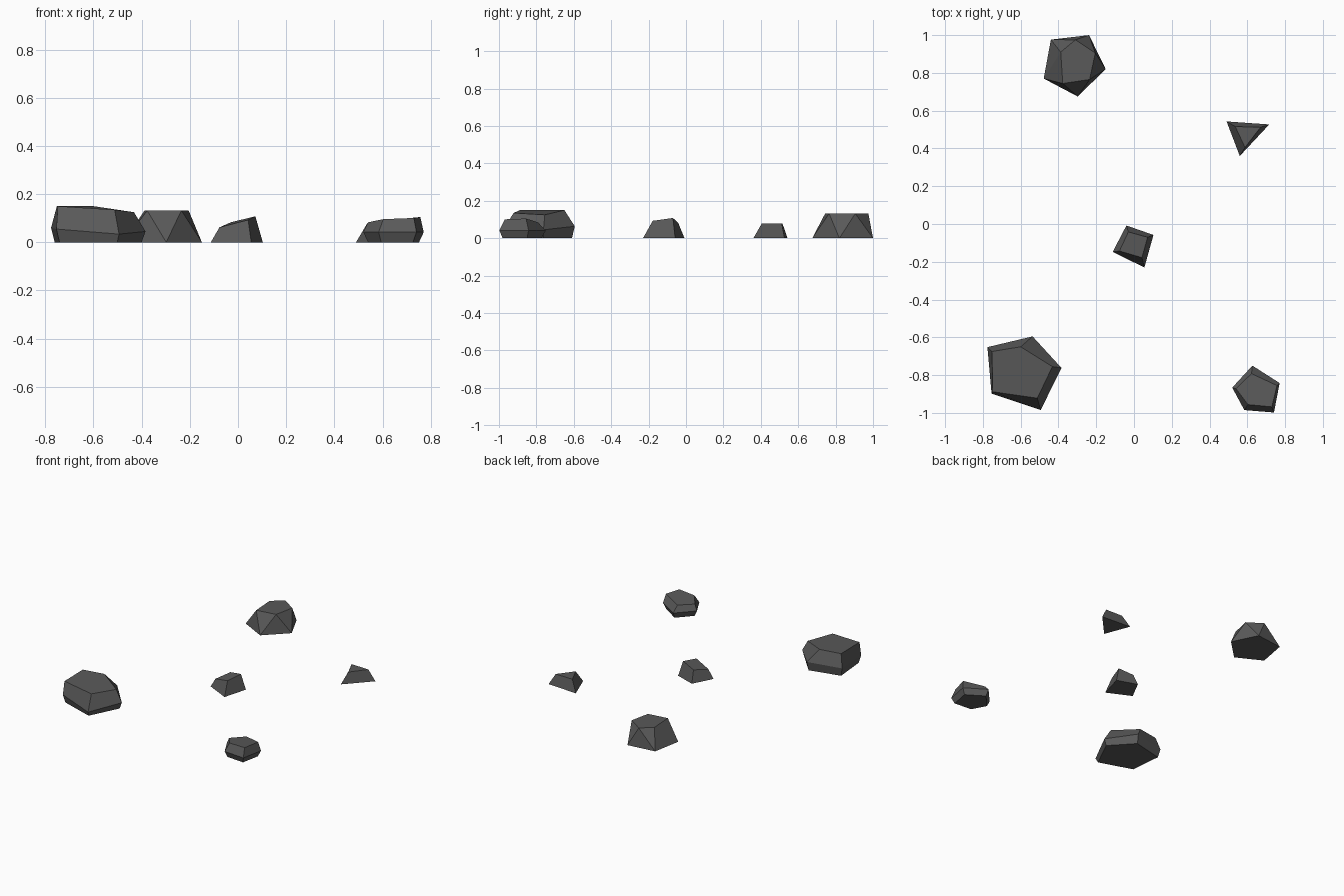
import bpy, bmesh

if "Cube" in bpy.data.objects:
    bpy.data.objects.remove(bpy.data.objects["Cube"])

stone = bpy.data.materials.new("dark grey stone")
stone.diffuse_color = (0.1, 0.1, 0.1, 1)
stone.use_nodes = True
stone.node_tree.nodes["Principled BSDF"].inputs["Base Color"].default_value = stone.diffuse_color


def footprint(ring, scale):
    """Shrink a ring about its centre and drop it on the ground."""
    cx = sum(p[0] for p in ring) / len(ring)
    cy = sum(p[1] for p in ring) / len(ring)
    return [(cx + (x - cx) * scale, cy + (y - cy) * scale, 0) for x, y, _ in ring]


def at(z, pts):
    return [(x, y, z) for x, y in pts]


def rock(name, rings, staggered=False):
    """Loft rings from bottom to top; staggered rings join with triangles."""
    bm = bmesh.new()
    loops = [[bm.verts.new(p) for p in r] for r in rings]
    for a, b in zip(loops, loops[1:]):
        n = len(a)
        for i in range(n):
            j = (i + 1) % n
            if staggered:
                bm.faces.new((a[i], a[j], b[i]))
                bm.faces.new((a[j], b[j], b[i]))
            else:
                bm.faces.new((a[i], a[j], b[j], b[i]))
    bm.faces.new(loops[0][::-1])
    bm.faces.new(loops[-1])
    bmesh.ops.recalc_face_normals(bm, faces=bm.faces)
    me = bpy.data.meshes.new(name)
    bm.to_mesh(me)
    bm.free()
    me.materials.append(stone)
    ob = bpy.data.objects.new(name, me)
    bpy.context.collection.objects.link(ob)


# Large boulder, front left
mid = [(-.776, -.652, .06), (-.537, -.595, .064), (-.384, -.762, .045),
       (-.494, -.985, .034), (-.754, -.898, .055)]
top = [(-.752, -.675, .15), (-.6, -.65, .15), (-.432, -.755, .125),
       (-.512, -.922, .135), (-.748, -.888, .15)]
rock("large_boulder", [footprint(mid, .92), mid, top])

# Faceted boulder, back left: five-sided antiprism
rock("faceted_boulder", [
    at(0, [(-.44, .976), (-.478, .77), (-.298, .675), (-.15, .82), (-.238, 1.0)]),
    at(.132, [(-.388, .91), (-.377, .744), (-.235, .765), (-.205, .905), (-.31, .975)]),
], staggered=True)

# Three-sided chip, back right
rock("small_chip", [
    at(0, [(.49, .543), (.56, .36), (.716, .527)]),
    at(.078, [(.536, .516), (.588, .405), (.67, .512)])])

# Four-sided stone in the middle, with a slanted top
rock("middle_stone", [
    at(0, [(-.04, -.008), (-.113, -.148), (.055, -.23), (.103, -.058)]),
    [(-.03, -.042, .083), (-.077, -.143, .062), (.042, -.178, .093), (.072, -.07, .108)]])

# Small boulder, front right
mid = at(.042, [(.627, -.75), (.52, -.866), (.584, -.985), (.741, -.998), (.771, -.842)])
top = [(.622, -.792, .085), (.54, -.872, .083), (.603, -.956, .096),
       (.73, -.968, .101), (.757, -.855, .105)]
rock("small_boulder", [footprint(mid, .84), mid, top])
